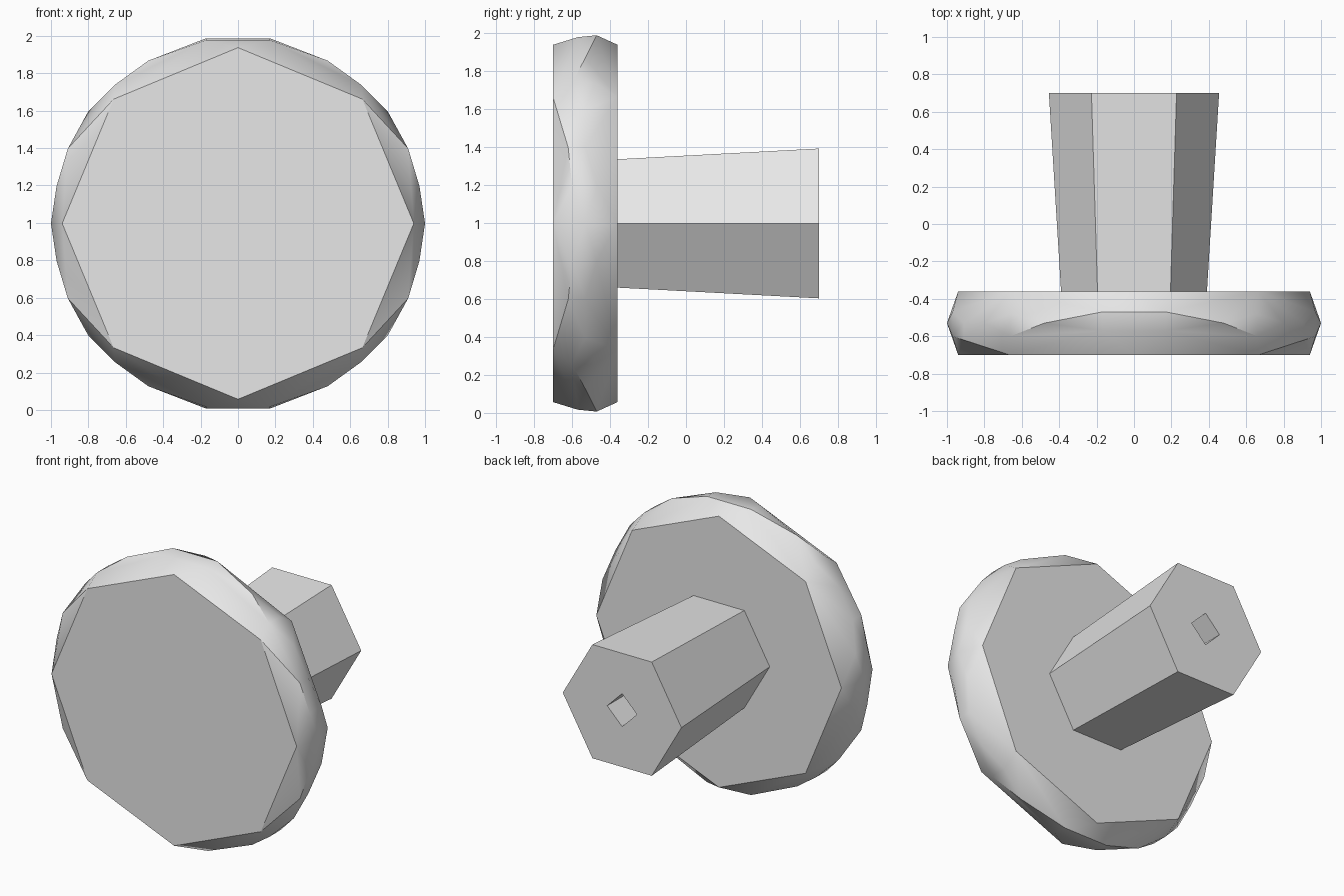
import bpy
import bmesh
from math import cos, sin, pi

cube = bpy.data.objects.get("Cube")
if cube:
    bpy.data.objects.remove(cube, do_unlink=True)

AXIS_Z = 0.997                    # height of the turning axis
FRONT, JOINT, BACK = -0.70, -0.36, 0.70

grey = bpy.data.materials.new("plain_grey")
grey.use_nodes = True
grey.diffuse_color = (0.8, 0.8, 0.8, 1)
grey.node_tree.nodes["Principled BSDF"].inputs["Base Color"].default_value = (0.8, 0.8, 0.8, 1)


def ring(bm, sides, radius, y):
    """Vertices of a regular polygon around the axis, one corner on +x."""
    angles = [2 * pi * i / sides for i in range(sides)]
    return [bm.verts.new((radius * cos(a), y, AXIS_Z + radius * sin(a))) for a in angles]


def walls(bm, first, second):
    n = len(first)
    for i in range(n):
        j = (i + 1) % n
        bm.faces.new((first[i], first[j], second[j], second[i]))


def finish(bm, name):
    bmesh.ops.recalc_face_normals(bm, faces=bm.faces[:])
    mesh = bpy.data.meshes.new(name)
    bm.to_mesh(mesh)
    bm.free()
    mesh.materials.append(grey)
    obj = bpy.data.objects.new(name, mesh)
    bpy.context.collection.objects.link(obj)
    return obj


# Disc head: two octagonal faces with a chipped, bulging rim between them
rim = [(1.0, 0.0, -0.53), (0.97, 0.20, -0.60), (0.97, 0.20, -0.47),
       (0.91, 0.40, -0.62), (0.91, 0.40, -0.53), (0.80, 0.60, -0.53),
       (0.66, 0.74, -0.60), (0.66, 0.74, -0.48), (0.48, 0.87, -0.53),
       (0.17, 0.98, -0.57), (0.17, 0.99, -0.47)]
bm = bmesh.new()
ring(bm, 8, 0.94, FRONT)
ring(bm, 8, 0.94, JOINT)
spots = {(sx * x, y, AXIS_Z + sz * z) for x, z, y in rim for sx in (1, -1) for sz in (1, -1)}
for spot in sorted(spots):
    bm.verts.new(spot)
hull = bmesh.ops.convex_hull(bm, input=bm.verts[:])
unused = {v for v in bm.verts if not v.link_faces}
bmesh.ops.delete(bm, geom=list(unused), context='VERTS')
bmesh.ops.dissolve_limit(bm, angle_limit=0.01, verts=bm.verts[:], edges=bm.edges[:])
head = finish(bm, "disc_head")
bpy.ops.object.select_all(action='DESELECT')
head.select_set(True)
bpy.context.view_layer.objects.active = head
bpy.ops.object.shade_smooth_by_angle(angle=pi / 6)

# Flared hexagonal stem with a small square socket along its axis
bm = bmesh.new()
outer = [ring(bm, 6, r, y) for r, y in ((0.39, JOINT), (0.455, BACK))]
inner = [ring(bm, 4, 0.114, y) for y in (JOINT, BACK)]
walls(bm, *outer)
walls(bm, *inner)
for level in (0, 1):
    loop = set(outer[level] + inner[level])
    edges = [e for e in bm.edges if set(e.verts) <= loop]
    bmesh.ops.triangle_fill(bm, edges=edges, use_beauty=True)
finish(bm, "hexagonal_stem")
